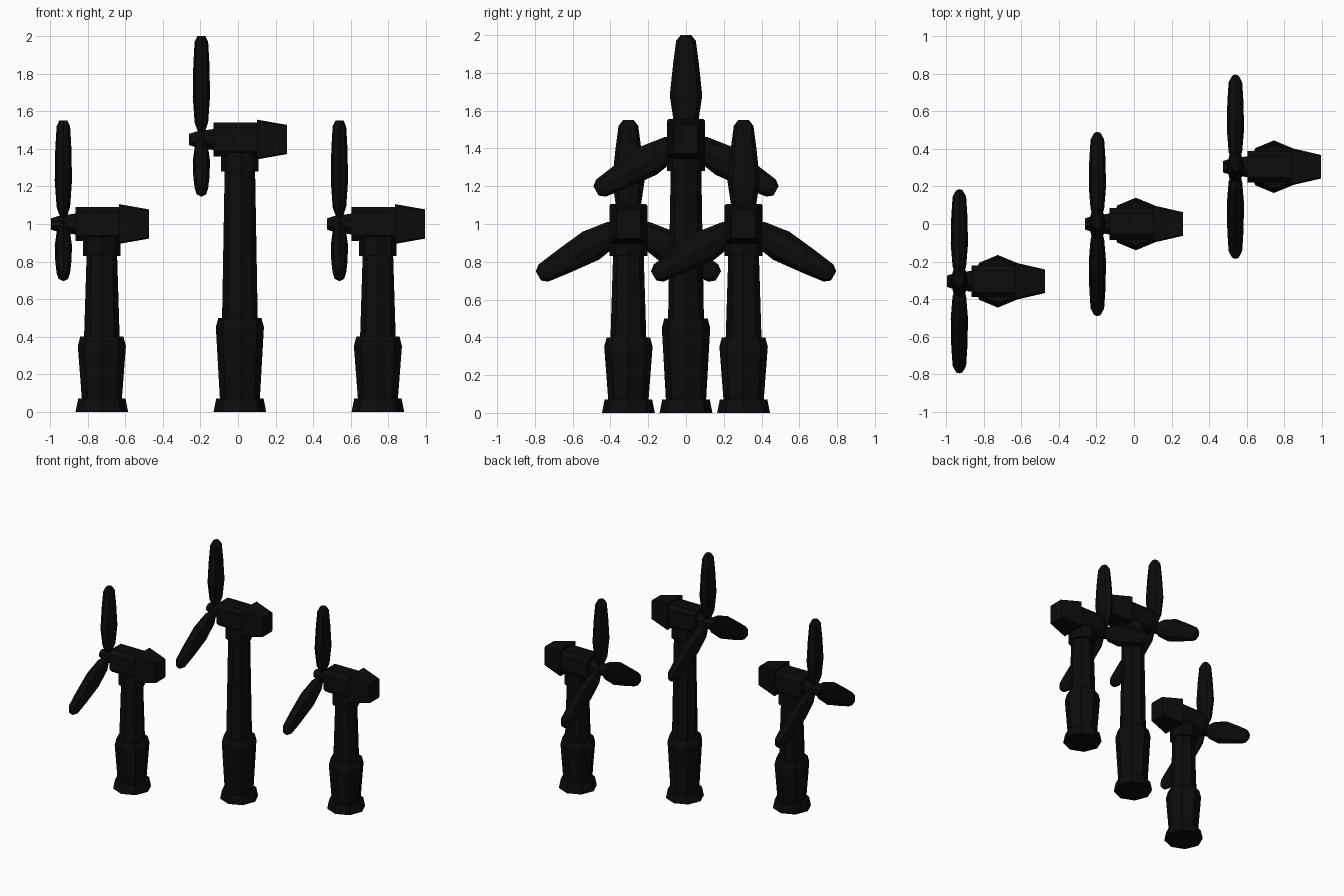
import bpy, bmesh, math
from mathutils import Vector

if "Cube" in bpy.data.objects:
    bpy.data.objects.remove(bpy.data.objects["Cube"])

black = bpy.data.materials.new("matte_black")
black.diffuse_color = (0.0035, 0.0035, 0.0035, 1)
black.use_nodes = True
black.node_tree.nodes["Principled BSDF"].inputs["Base Color"].default_value = black.diffuse_color


def loft(name, rings, parent_pos):
    """Skin a list of equal-length point rings, capped at both ends."""
    bm = bmesh.new()
    loops = [[bm.verts.new(p) for p in ring] for ring in rings]
    n = len(loops[0])
    for a, b in zip(loops, loops[1:]):
        for i in range(n):
            j = (i + 1) % n
            bm.faces.new((a[i], a[j], b[j], b[i]))
    bm.faces.new(loops[0][::-1])
    bm.faces.new(loops[-1])
    bmesh.ops.recalc_face_normals(bm, faces=bm.faces[:])
    me = bpy.data.meshes.new(name)
    bm.to_mesh(me)
    bm.free()
    me.materials.append(black)
    ob = bpy.data.objects.new(name, me)
    ob.location = parent_pos
    bpy.context.collection.objects.link(ob)
    return ob


def oval(a, b, n=8, turn=0.0):
    return [(a * math.cos(turn + 2 * math.pi * i / n),
             b * math.sin(turn + 2 * math.pi * i / n)) for i in range(n)]


def column(name, profile, pos):
    """Eight-sided upright part from (radius, height) pairs."""
    return loft(name, [[(x, y, z) for x, y in oval(r, r)] for r, z in profile], pos)


def box_ring(x, w, h, c):
    """Chamfered rectangle across the x axis."""
    pts = [(w, h - c), (w - c, h), (c - w, h), (-w, h - c),
           (-w, c - h), (c - w, -h), (w - c, -h), (w, c - h)]
    return [(x, y, z) for y, z in pts]


# blade: distance from hub, half width, half thickness
BLADE = [(0.03, 0.035, 0.015), (0.09, 0.065, 0.036), (0.23, 0.086, 0.046),
         (0.40, 0.068, 0.043), (0.52, 0.052, 0.036), (0.55, 0.028, 0.022)]


def turbine(tag, x, y, hub_z, ped):
    ground = Vector((x, y, 0))
    hub = Vector((x, y, hub_z))
    neck = hub_z - 0.17
    # tower parts
    column("foot_" + tag, [(0.14, 0), (0.126, 0.07)], ground)
    column("pedestal_" + tag, [(0.106, 0.06), (0.128, ped - 0.05), (0.115, ped)], ground)
    column("tower_" + tag, [(0.095, ped - 0.01), (0.081, neck + 0.01)], ground)
    column("neck_" + tag, [(0.1, neck), (0.1, hub_z - 0.07)], ground)
    # housing: front block and flared tail
    loft("housing_" + tag, [box_ring(-0.14, 0.085, 0.09, 0.028),
                            box_ring(0.11, 0.085, 0.09, 0.028)], hub)
    loft("tail_" + tag, [box_ring(0.09, 0.1, 0.106, 0.008),
                         box_ring(0.25, 0.063, 0.078, 0.008)], hub)
    # nose hub
    loft("nose_" + tag, [[(px, a, b) for a, b in oval(r, r, 8, math.pi / 8)]
                         for px, r in ((-0.27, 0.033), (-0.235, 0.045), (-0.13, 0.062))], hub)
    # three blades around the x axis
    for k in range(3):
        ob = loft(f"blade_{tag}_{k + 1}",
                  [[(a, b, d) for a, b in oval(t, w)] for d, w, t in BLADE],
                  hub + Vector((-0.205, 0, 0)))
        ob.rotation_euler.x = k * 2 * math.pi / 3


turbine("left", -0.725, -0.305, 1.0, 0.40)
turbine("middle", 0.01, 0.0, 1.45, 0.50)
turbine("right", 0.745, 0.305, 1.0, 0.40)
